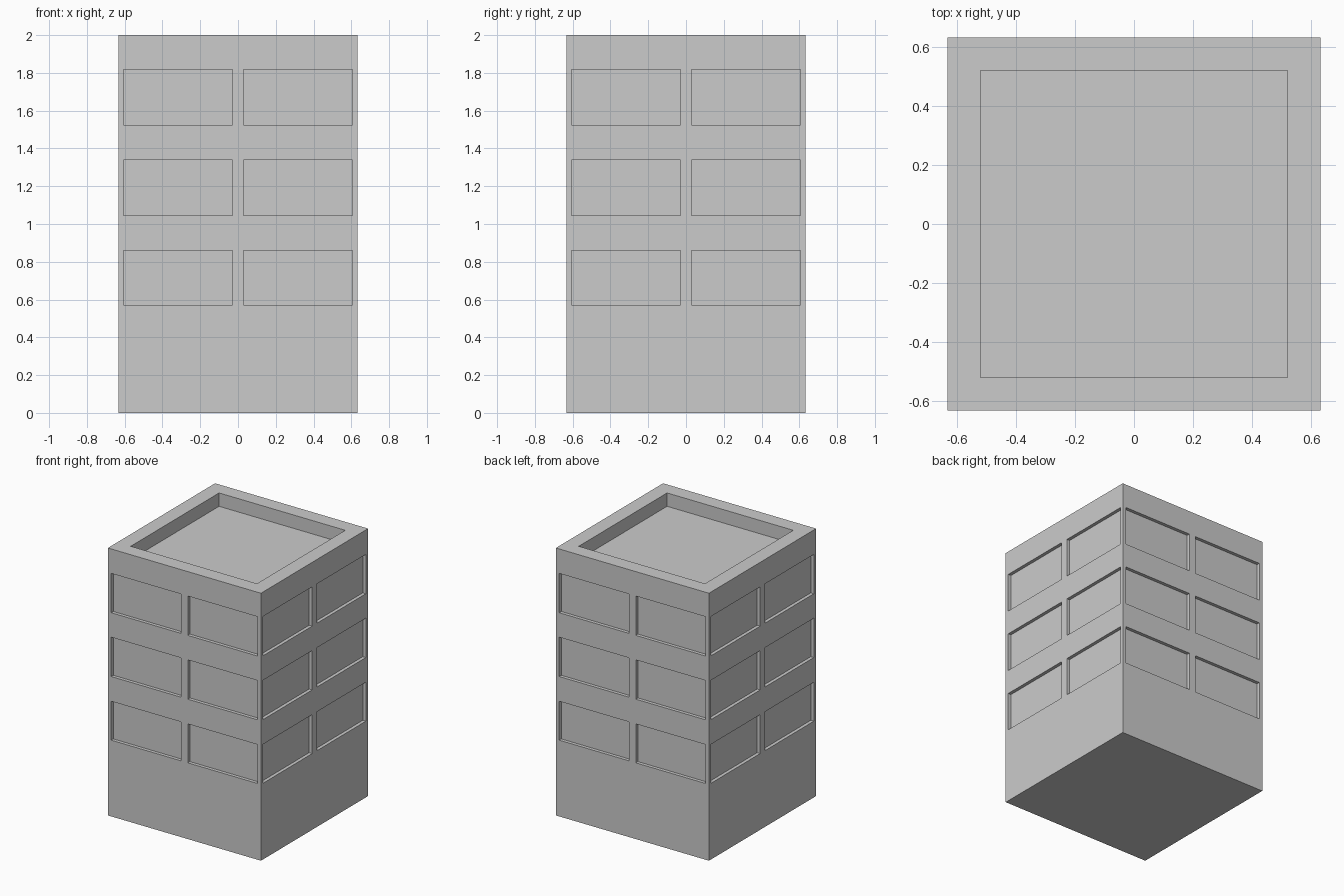
import bpy, bmesh
from mathutils import Vector

if "Cube" in bpy.data.objects:
    bpy.data.objects.remove(bpy.data.objects["Cube"])

HALF, HEIGHT = 0.633, 2.0
WIN_IN, WIN_OUT = 0.028, 0.606            # window span either side of the centre line
FLOORS = [(0.57, 0.861), (1.046, 1.34), (1.523, 1.817)]
WIN_DEPTH, ROOF_RIM, ROOF_DEPTH = 0.025, 0.157, 0.1

bm = bmesh.new()

# Main block
bmesh.ops.create_cube(bm, size=1)
for v in bm.verts:
    v.co = Vector((v.co.x * 2 * HALF, v.co.y * 2 * HALF, (v.co.z + 0.5) * HEIGHT))
bm.normal_update()

# Sunken roof behind a parapet rim
roof = [f for f in bm.faces if f.normal.z > 0.9]
bmesh.ops.inset_individual(bm, faces=roof, thickness=ROOF_RIM)
bmesh.ops.inset_individual(bm, faces=roof, thickness=0, depth=-ROOF_DEPTH)


def cut(axis, pos):
    co, no = Vector((0, 0, 0)), Vector((0, 0, 0))
    co[axis], no[axis] = pos, 1
    bmesh.ops.bisect_plane(bm, geom=bm.verts[:] + bm.edges[:] + bm.faces[:],
                           plane_co=co, plane_no=no)


# Window grid lines
for p in (-WIN_OUT, -WIN_IN, WIN_IN, WIN_OUT):
    cut(0, p)
    cut(1, p)
for low, high in FLOORS:
    cut(2, low)
    cut(2, high)
bm.normal_update()


def is_window(f):
    c = f.calc_center_median()
    across = min(abs(c.x), abs(c.y))
    return (abs(f.normal.z) < 0.5 and max(abs(c.x), abs(c.y)) > HALF - 0.001
            and WIN_IN < across < WIN_OUT
            and any(low < c.z < high for low, high in FLOORS))


# Recessed windows on all four sides
windows = [f for f in bm.faces if is_window(f)]
bmesh.ops.inset_individual(bm, faces=windows, thickness=0, depth=-WIN_DEPTH)

mesh = bpy.data.meshes.new("building")
bm.to_mesh(mesh)
bm.free()
building = bpy.data.objects.new("building", mesh)
bpy.context.collection.objects.link(building)
